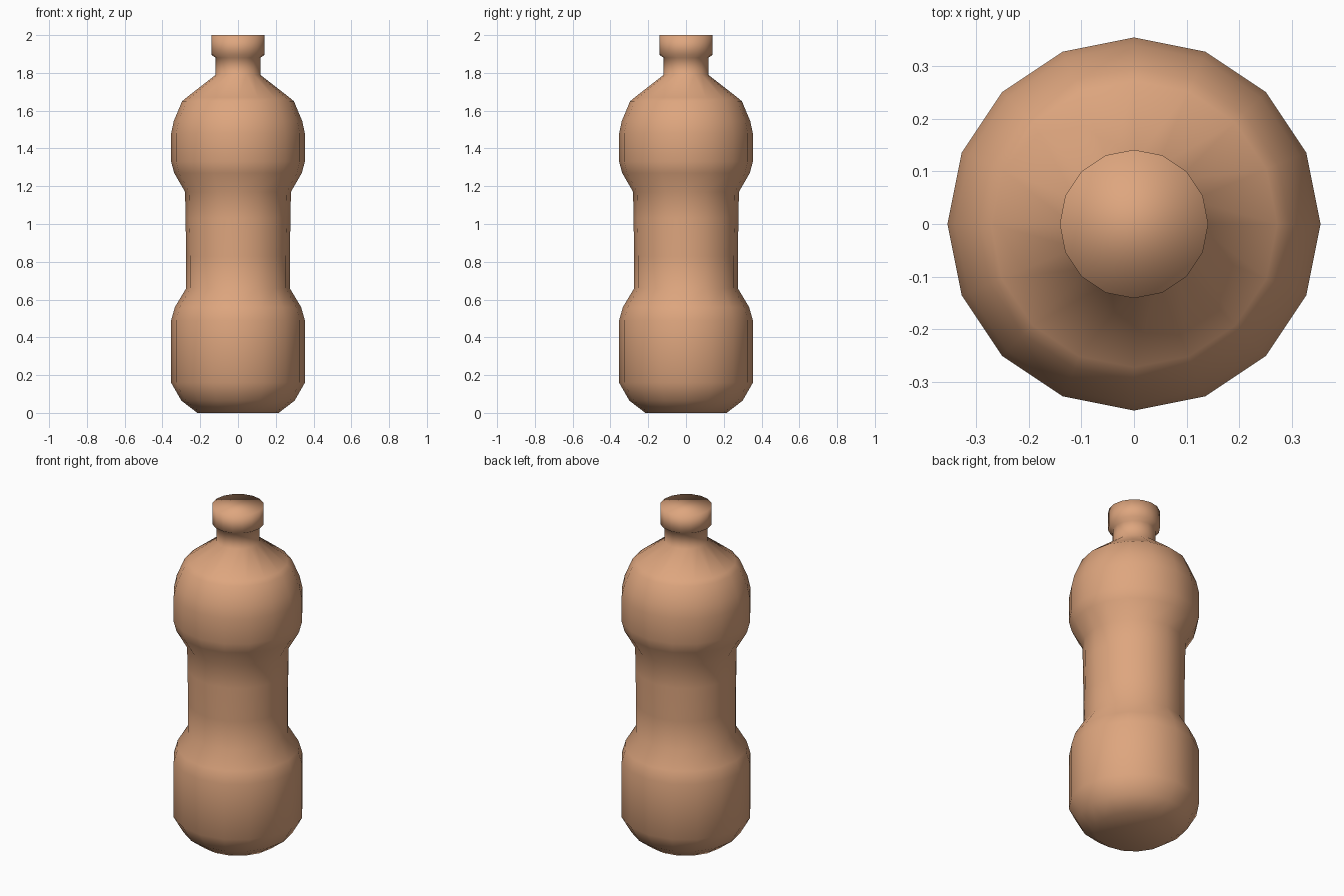
import bpy, bmesh, math

if "Cube" in bpy.data.objects:
    bpy.data.objects.remove(bpy.data.objects["Cube"])

SIDES = 16

# Bottle silhouette as (radius, height), bottom to top
PROFILE = [
    (0.215, 0.0), (0.30, 0.065), (0.354, 0.16),            # rounded base
    (0.354, 0.49), (0.334, 0.56), (0.274, 0.66),           # lower bulge
    (0.274, 0.83), (0.278, 1.03), (0.28, 1.17),            # grip waist
    (0.338, 1.27), (0.354, 1.33), (0.354, 1.48),           # upper bulge
    (0.340, 1.545), (0.296, 1.65), (0.272, 1.67),          # shoulder
    (0.118, 1.79), (0.118, 1.88),                          # neck
    (0.141, 1.895), (0.141, 2.0),                          # cap
]


def lathe(name, profile, sides):
    """Revolve a profile about z and close both ends."""
    bm = bmesh.new()
    rings = []
    for r, z in profile:
        rings.append([bm.verts.new((r * math.cos(math.tau * i / sides),
                                    r * math.sin(math.tau * i / sides), z))
                      for i in range(sides)])
    for lo, hi in zip(rings, rings[1:]):
        for i in range(sides):
            j = (i + 1) % sides
            bm.faces.new((lo[i], lo[j], hi[j], hi[i]))
    bm.faces.new(rings[0][::-1])
    bm.faces.new(rings[-1])
    for f in bm.faces:
        f.smooth = True
    mesh = bpy.data.meshes.new(name)
    bm.to_mesh(mesh)
    bm.free()
    obj = bpy.data.objects.new(name, mesh)
    bpy.context.collection.objects.link(obj)
    return obj


bottle = lathe("bottle", PROFILE, SIDES)

# Warm tan finish
tan = bpy.data.materials.new("tan")
tan.diffuse_color = (0.73, 0.38, 0.21, 1)
tan.use_nodes = True
tan.node_tree.nodes["Principled BSDF"].inputs["Base Color"].default_value = tan.diffuse_color
bottle.data.materials.append(tan)
